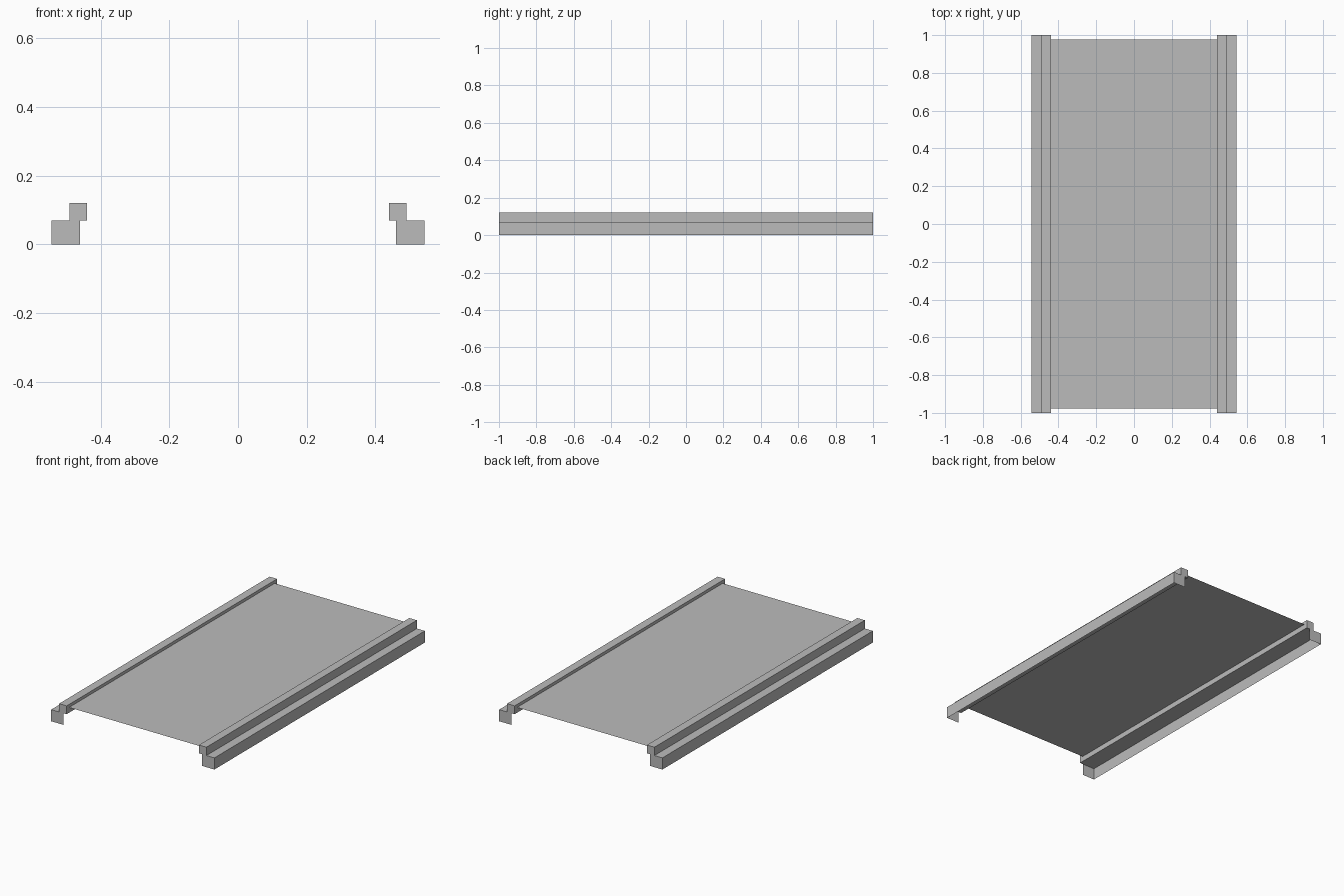
import bpy, bmesh

# Remove the default cube
cube = bpy.data.objects.get("Cube")
if cube:
    bpy.data.objects.remove(cube)

# One plain grey for everything
grey = bpy.data.materials.new("plain grey")
grey.use_nodes = True
color = (0.5, 0.5, 0.5, 1.0)
grey.diffuse_color = color
grey.node_tree.nodes["Principled BSDF"].inputs["Base Color"].default_value = color

# Shared dimensions
HALF_LENGTH = 1.0
OUTER, STEP, FOOT, INNER = 0.543, 0.49, 0.46, 0.44
LEDGE, TOP, DECK = 0.07, 0.12, 0.102


def finish(name, bm):
    mesh = bpy.data.meshes.new(name)
    bm.to_mesh(mesh)
    bm.free()
    mesh.materials.append(grey)
    obj = bpy.data.objects.new(name, mesh)
    bpy.context.collection.objects.link(obj)
    return obj


def quad(bm, corners):
    return bm.faces.new([bm.verts.new(c) for c in corners])


def rail(name, side):
    bm = bmesh.new()
    # Stepped sheet running the whole length, open under the lower step
    profile = [(OUTER, 0), (OUTER, LEDGE), (STEP, LEDGE), (STEP, TOP),
               (INNER, TOP), (INNER, LEDGE), (STEP, LEDGE)]
    for (xa, za), (xb, zb) in zip(profile, profile[1:]):
        quad(bm, [(side * xa, -HALF_LENGTH, za), (side * xa, HALF_LENGTH, za),
                  (side * xb, HALF_LENGTH, zb), (side * xb, -HALF_LENGTH, zb)])
    # End caps of both steps
    for end in (-1, 1):
        y = end * HALF_LENGTH
        for xa, xb, za, zb in ((FOOT, OUTER, 0, LEDGE), (INNER, STEP, LEDGE, TOP)):
            cap = quad(bm, [(side * xa, y, za), (side * xb, y, za),
                            (side * xb, y, zb), (side * xa, y, zb)])
            cap.normal_update()
            if cap.normal.y * end < 0:
                cap.normal_flip()
    # Mirroring turns the sheet inside out, so face its strips outward again
    if side > 0:
        for face in bm.faces:
            face.normal_update()
            if abs(face.normal.y) < 0.5:
                face.normal_flip()
    bmesh.ops.remove_doubles(bm, verts=bm.verts, dist=0.0001)
    # Keep the sheet's winding outward: the top strip must face up
    for face in bm.faces:
        face.normal_update()
    top = max(bm.faces, key=lambda f: f.calc_center_median().z)
    if top.normal.z < 0:
        for face in bm.faces:
            if abs(face.normal.y) < 0.5:
                face.normal_flip()
    return finish(name, bm)


rail("left_rail", 1)
rail("right_rail", -1)

# Thin deck sheet between the rails
deck = bmesh.new()
LENGTH = 0.977
quad(deck, [(-INNER, -LENGTH, DECK), (INNER, -LENGTH, DECK),
            (INNER, LENGTH, DECK), (-INNER, LENGTH, DECK)])
finish("deck", deck)
